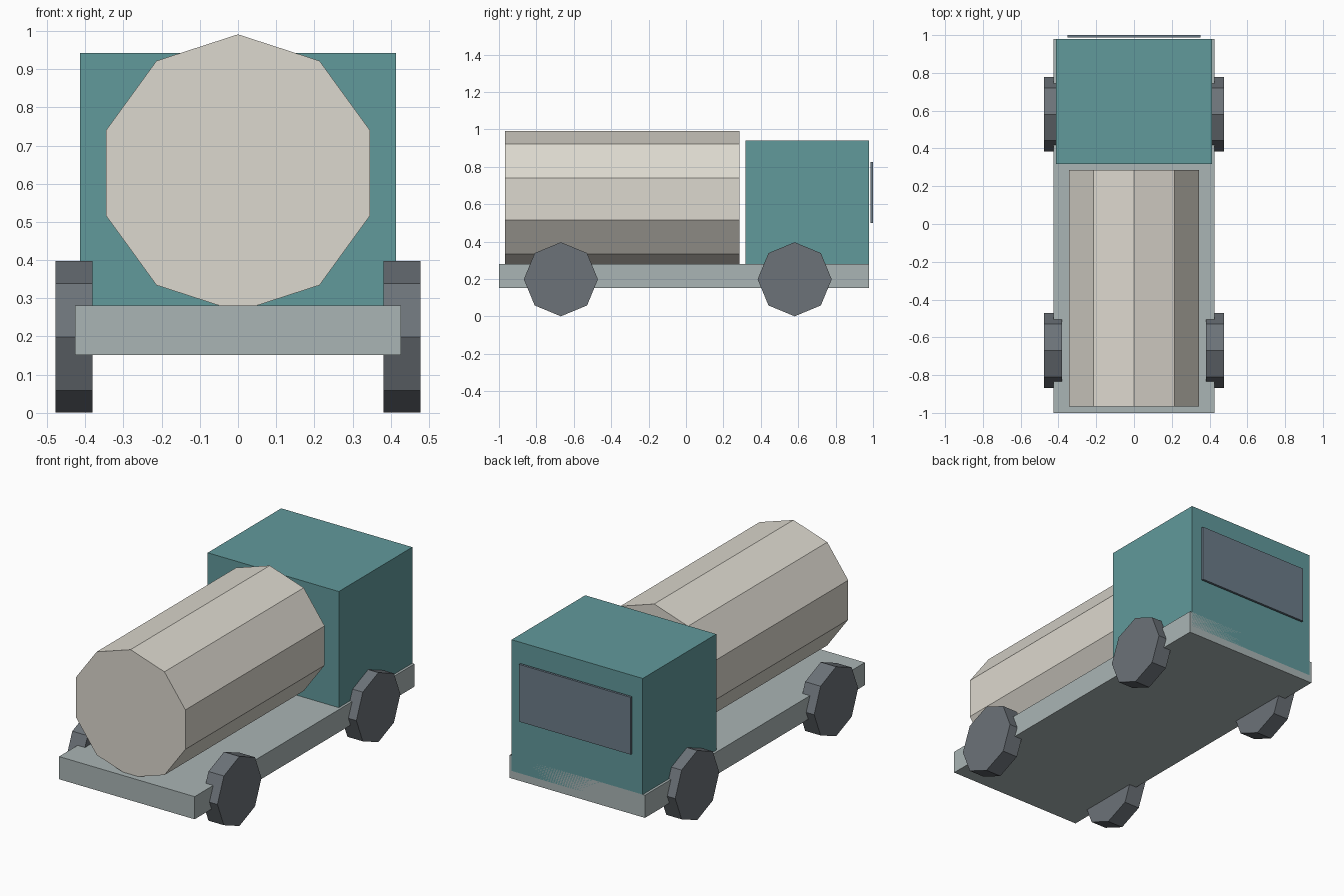
import bpy
from math import pi

if "Cube" in bpy.data.objects:
    bpy.data.objects.remove(bpy.data.objects["Cube"])


def material(name, rgb):
    mat = bpy.data.materials.new(name)
    mat.diffuse_color = (*rgb, 1)
    mat.use_nodes = True
    mat.node_tree.nodes["Principled BSDF"].inputs["Base Color"].default_value = mat.diffuse_color
    return mat


def finish(name, mat):
    obj = bpy.context.object
    obj.name = name
    obj.data.materials.append(mat)
    return obj


def box(name, lo, hi, mat):
    bpy.ops.mesh.primitive_cube_add(size=1, location=[(a + b) / 2 for a, b in zip(lo, hi)])
    obj = finish(name, mat)
    obj.scale = [b - a for a, b in zip(lo, hi)]
    bpy.ops.object.transform_apply(location=False, rotation=False, scale=True)
    return obj


def prism(name, sides, radius, depth, loc, rot, mat):
    bpy.ops.mesh.primitive_cylinder_add(vertices=sides, radius=radius, depth=depth,
                                        location=loc, rotation=rot)
    return finish(name, mat)


teal = material("teal_paint", (0.12, 0.32, 0.33))
cream = material("cream_paint", (0.72, 0.69, 0.62))
steel = material("frame_grey", (0.40, 0.46, 0.46))
rubber = material("tyre_grey", (0.15, 0.17, 0.19))
glass = material("window_grey", (0.15, 0.20, 0.25))

# Flat chassis, cab sunk into it, and windscreen floating just ahead of the cab
box("chassis", (-0.427, -1.0, 0.152), (0.427, 0.979, 0.281), steel)
box("cab", (-0.413, 0.317, 0.195), (0.413, 0.979, 0.942), teal)
box("windscreen", (-0.352, 0.987, 0.50), (0.352, 1.0, 0.826), glass)

# Ten-sided tank lying along y with a ridge on top
prism("tank", 10, 0.363, 1.253, (0, -0.34, 0.628), (pi / 2, 0, 0), cream)

# Eight-sided wheels
for end, y in (("front", -0.669), ("rear", 0.581)):
    for side, s in (("left", -1), ("right", 1)):
        prism(f"{end}_{side}_wheel", 8, 0.198, 0.097, (s * 0.429, y, 0.199),
              (0, pi / 2, 0), rubber)
